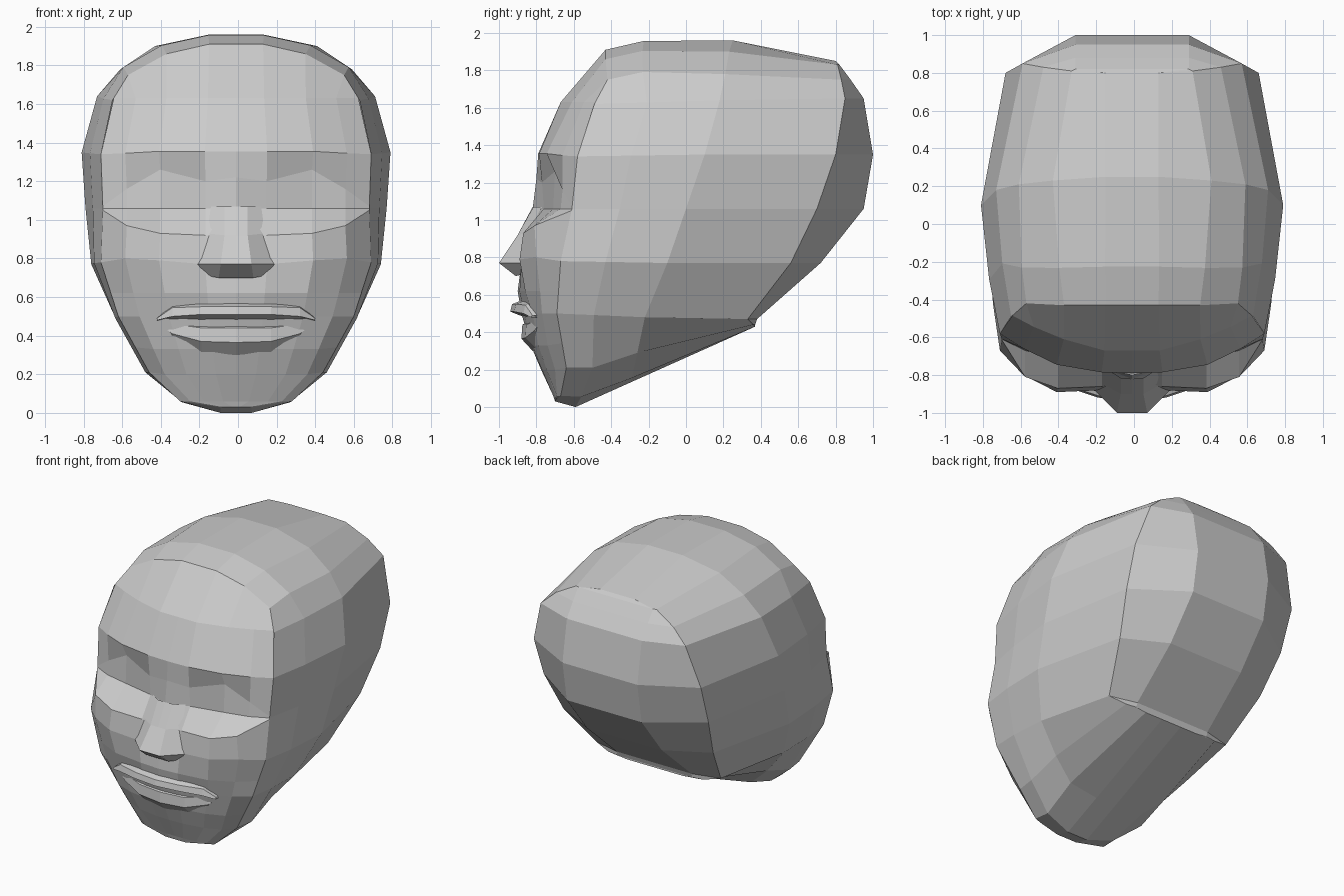
import bpy, bmesh
from mathutils import Vector

if "Cube" in bpy.data.objects:
    bpy.data.objects.remove(bpy.data.objects["Cube"])

AXIS = -0.01           # the face axis sits slightly left of the bounding box centre


def lerp(a, b, t):
    return tuple(p + (q - p) * t for p, q in zip(a, b))


def half_grid(name, rows):
    """Loft rows of points into a flat-shaded half shell, mirrored across x."""
    bm = bmesh.new()
    grid = [[bm.verts.new(p) for p in row] for row in rows]
    for r0, r1 in zip(grid, grid[1:]):
        for i in range(len(r0) - 1):
            bm.faces.new((r0[i], r0[i + 1], r1[i + 1], r1[i]))
    bmesh.ops.remove_doubles(bm, verts=bm.verts, dist=0.001)
    bmesh.ops.dissolve_degenerate(bm, edges=bm.edges, dist=0.001)
    bm.normal_update()
    middle = Vector((0, 0, 1))
    if sum(f.calc_area() * f.normal.dot(f.calc_center_median() - middle) for f in bm.faces) < 0:
        bmesh.ops.reverse_faces(bm, faces=bm.faces)
    mesh = bpy.data.meshes.new(name)
    bm.to_mesh(mesh)
    bm.free()
    ob = bpy.data.objects.new(name, mesh)
    bpy.context.collection.objects.link(ob)
    ob.location.x = AXIS
    ob.modifiers.new("Mirror", 'MIRROR').merge_threshold = 0.002
    return ob


def closed(section):
    """Extend a cross-section to the mirror plane at both ends."""
    return [(0, *section[0][1:])] + section + [(0, *section[-1][1:])]


# Cranium cross-sections, each running from crown to chin
rim = [(.14, -.43, 1.91), (.36, -.43, 1.86), (.56, -.42, 1.75), (.64, -.49, 1.62),
       (.70, -.58, 1.34), (.69, -.61, 1.06), (.70, -.67, .78), (.61, -.69, .50),
       (.45, -.64, .21), (.29, -.67, .06), (.08, -.70, .03)]
middle = [(.14, .25, 1.96), (.42, .23, 1.90), (.60, .21, 1.78), (.72, .18, 1.64),
          (.80, .10, 1.35), (.78, 0, 1.06), (.75, -.10, .77), (.62, -.22, .48),
          (.46, -.26, .29), (.31, -.29, .155), (.08, -.30, .13)]
back_rim = [(.14, .80, 1.85), (.32, .81, 1.83), (.47, .83, 1.75), (.58, .85, 1.65),
            (.67, .80, 1.35), (.66, .70, 1.06), (.60, .56, .77), (.50, .33, .47),
            (.38, .36, .44), (.22, .37, .43), (.08, .37, .43)]
back_y = [.80, .82, .88, .95, 1.0, .95, .72, .38, .37, .37, .37]

front = []
for i, (a, c) in enumerate(zip(rim, middle)):
    x, y, z = lerp(a, c, .3 if i < 3 else .42)
    front.append((x * 1.02, y, z + .032 if i < 3 else z))
front[-1] = (.08, -.59, 0)
front[-2] = (.28, -.56, .055)
front[-3] = (.47, -.50, .21)
back = [(min(.3, p[0]), y, p[2]) for p, y in zip(back_rim, back_y)]
back_centre = [(0, y, z) for x, y, z in back]
half_grid("cranium", [closed(s) for s in (rim, front, middle, back_rim, back, back_centre)])


# Face: rows from forehead to chin, joined to the cranium rim at the side
def rim_at(z):
    for a, b in zip(rim, rim[1:]):
        if a[2] >= z >= b[2]:
            return lerp(a, b, (a[2] - z) / (a[2] - b[2]))


FRACTIONS = (0, .23, .57, .82)
# (height at the rim, depth of four columns, height of four columns)
face_rows = [
    (1.63, (-.67, -.67, -.61, -.545), (1.63,) * 4),
    (1.34, (-.79, -.785, -.745, -.66), (1.355, 1.355, 1.355, 1.345)),  # brow
    (1.07, (-.80, -.77, -.70, -.66), (1.22, 1.20, 1.26, 1.16)),        # eyelid
    (1.06, (-.82, -.76, -.71, -.67), (1.06, 1.06, 1.06, 1.06)),        # eye line
    (1.05, (-.85, -.86, -.87, -.81), (.92, .92, .93, .97)),            # cheekbone
    (.78, (-.88, -.88, -.89, -.80), (.77, .77, .79, .80)),
    (.62, (-.90, -.89, -.86, -.78), (.62,) * 4),
    (.50, (-.88, -.865, -.82, -.77), (.50,) * 4),
    (.34, (-.83, -.82, -.79, -.74), (.33,) * 4),
    (.21, (-.775, -.77, -.745, -.70), (.20,) * 4),
    (.06, (-.71, -.71, -.70, -.69), (.06,) * 4),                       # chin
]
rows = [[(0, *rim[0][1:]), rim[0], rim[1], rim[2], rim[2]]]
for side_z, ys, zs in face_rows:
    edge = rim_at(side_z)
    rows.append([(edge[0] * f, y, z) for f, y, z in zip(FRACTIONS, ys, zs)] + [edge])
tip = rim[-1]
rows.append([(tip[0] * f, *tip[1:]) for f in (*FRACTIONS, 1)])
half_grid("face", rows)

# Nose: centre, ridge edge and wing at each height
half_grid("nose", [
    [(0, -.82, 1.07), (.06, -.815, 1.07), (.13, -.77, 1.07)],
    [(0, -.90, .92), (.06, -.90, .92), (.15, -.85, .93)],
    [(0, -1.0, .77), (.08, -1.0, .77), (.21, -.87, .77)],
    [(0, -.91, .70), (.09, -.91, .70), (.15, -.87, .71)],
])


# Lips: strips that curve back toward the mouth corners
def lip(name, strips):
    xs = (0, .18, .33, .41)
    half_grid(name, [[(x, y + .65 * x * x, z) for x, z in zip(xs, zs)] for y, zs in strips])


lip("upper_lip", [(-.88, (.57, .57, .56, .49)), (-.93, (.55, .55, .545, .49)),
                  (-.94, (.51, .51, .50, .48)), (-.85, (.475, .475, .475, .475))])
lip("lower_lip", [(-.83, (.47, .47, .475, .475)), (-.875, (.44, .44, .46, .475)),
                  (-.88, (.365, .37, .41, .47)), (-.82, (.30, .31, .36, .46))])
